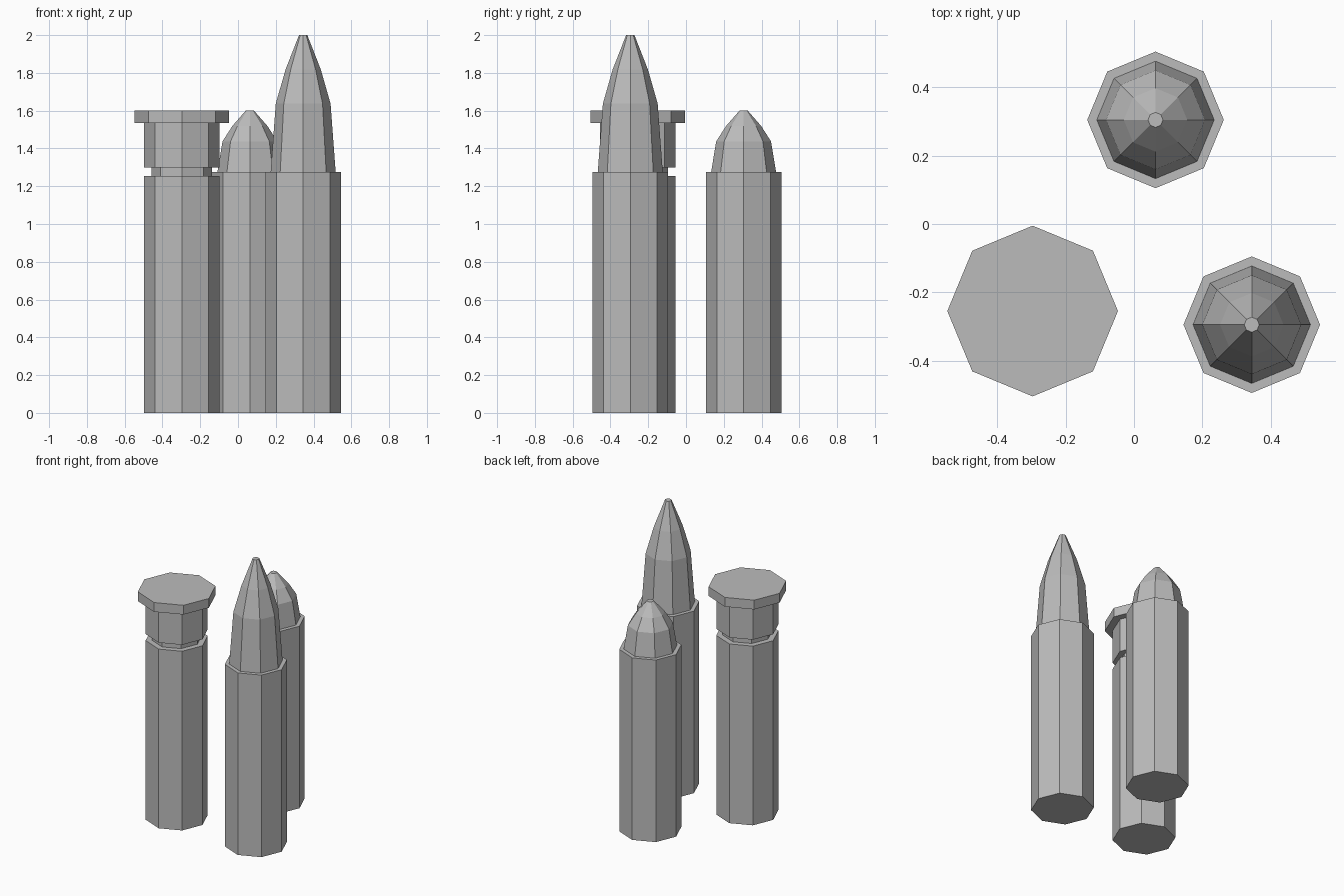
import bpy
import math

SIDES = 8
CASE_R = 0.2
CASE_TOP = 1.275

cube = bpy.data.objects.get("Cube")
if cube:
    bpy.data.objects.remove(cube, do_unlink=True)

grey = bpy.data.materials.new("plain_grey")
grey.use_nodes = True
colour = (0.5, 0.5, 0.5, 1)
grey.diffuse_color = colour
grey.node_tree.nodes["Principled BSDF"].inputs["Base Color"].default_value = colour


def turned(name, centre, profile):
    """Closed, flat-faced solid turned from (radius, height) pairs."""
    verts, faces = [], []
    for radius, z in profile:
        for i in range(SIDES):
            a = math.tau * i / SIDES
            verts.append((radius * math.cos(a), radius * math.sin(a), z))
    for ring in range(len(profile) - 1):
        lo, hi = ring * SIDES, (ring + 1) * SIDES
        for i in range(SIDES):
            j = (i + 1) % SIDES
            faces.append((lo + i, lo + j, hi + j, hi + i))
    faces.append(tuple(reversed(range(SIDES))))
    faces.append(tuple(range(len(verts) - SIDES, len(verts))))
    mesh = bpy.data.meshes.new(name)
    mesh.from_pydata(verts, [], faces)
    mesh.materials.append(grey)
    obj = bpy.data.objects.new(name, mesh)
    obj.location = (centre[0], centre[1], 0)
    bpy.context.collection.objects.link(obj)
    return obj


def round_with_tip(name, centre, tip_z):
    """Straight case with a pointed tip stretched to the given height."""
    turned(name + "_case", centre, [(CASE_R, 0), (CASE_R, CASE_TOP)])
    shape = [(0.172, 0), (0.145, 0.5), (0.093, 0.75), (0.022, 1)]
    turned(name + "_tip", centre,
           [(r, CASE_TOP + t * (tip_z - CASE_TOP)) for r, t in shape])


# Pointed rounds
round_with_tip("long_round", (0.345, -0.295), 2.0)
round_with_tip("short_round", (0.063, 0.305), 1.6)

# Rimmed shell: body, recessed groove, collar and wide rim in one turning
turned("rimmed_shell", (-0.297, -0.255), [
    (CASE_R, 0), (CASE_R, 1.255),
    (0.16, 1.255), (0.16, 1.3),
    (CASE_R, 1.3), (CASE_R, 1.535),
    (0.25, 1.535), (0.25, 1.6),
])
